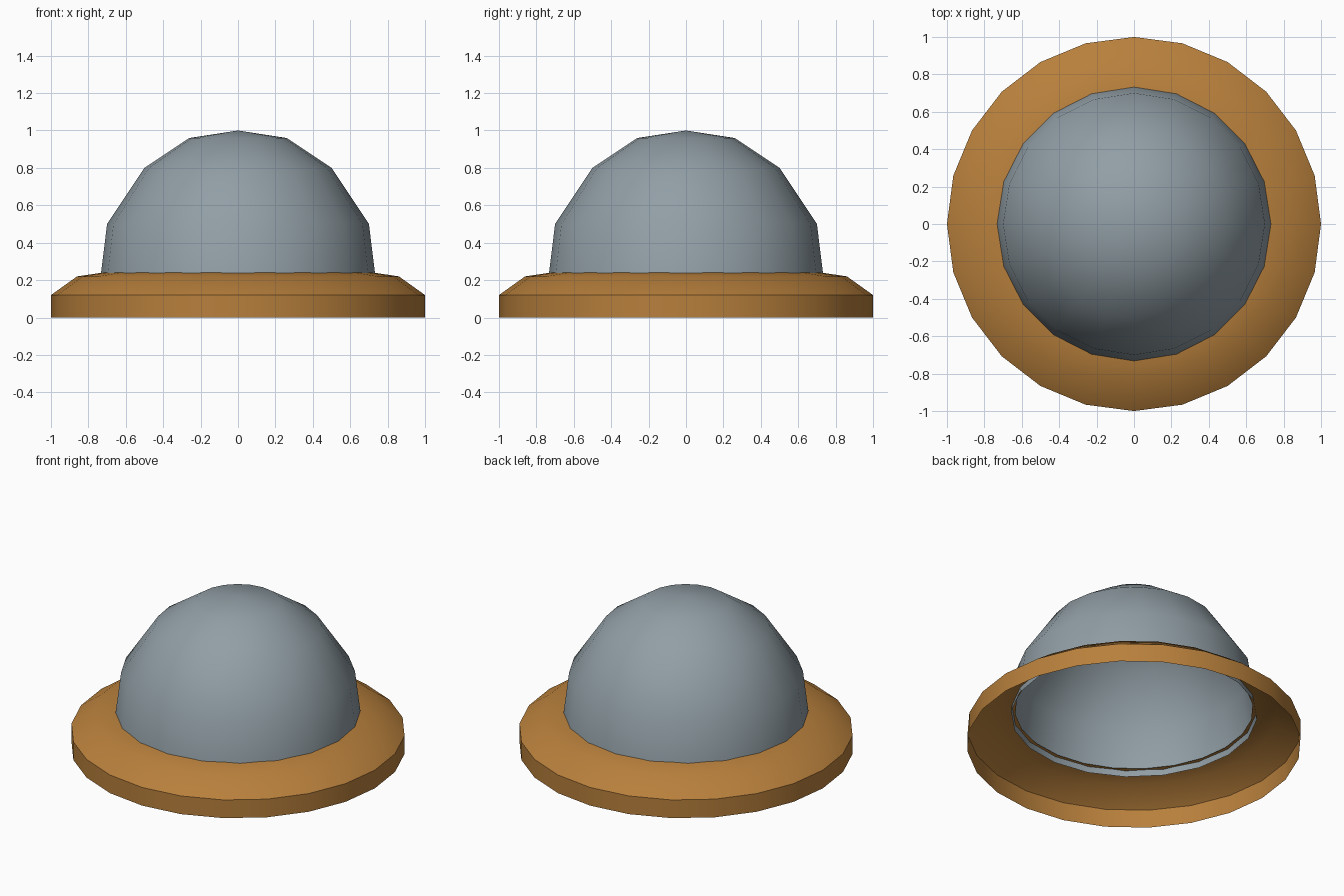
import bpy
import math

if "Cube" in bpy.data.objects:
    bpy.data.objects.remove(bpy.data.objects["Cube"])


def material(name, color):
    m = bpy.data.materials.new(name)
    m.diffuse_color = (*color, 1.0)
    m.use_nodes = True
    m.node_tree.nodes["Principled BSDF"].inputs["Base Color"].default_value = m.diffuse_color
    return m


def lathe(name, profile, sides, mat):
    """Revolve (radius, z) points into an open shell; radius 0 makes a pole."""
    verts, rings, faces = [], [], []
    for r, z in profile:
        start = len(verts)
        if r == 0:
            verts.append((0, 0, z))
            rings.append([start] * sides)
        else:
            for i in range(sides):
                a = 2 * math.pi * i / sides
                verts.append((r * math.cos(a), r * math.sin(a), z))
            rings.append(list(range(start, start + sides)))
    for lo, hi in zip(rings, rings[1:]):
        for i in range(sides):
            j = (i + 1) % sides
            if hi[i] == hi[j]:
                faces.append((lo[i], lo[j], hi[i]))
            else:
                faces.append((lo[i], lo[j], hi[j], hi[i]))
    mesh = bpy.data.meshes.new(name)
    mesh.from_pydata(verts, [], faces)
    mesh.materials.append(mat)
    mesh.update()
    obj = bpy.data.objects.new(name, mesh)
    bpy.context.collection.objects.link(obj)
    bpy.ops.object.select_all(action='DESELECT')
    obj.select_set(True)
    bpy.context.view_layer.objects.active = obj
    bpy.ops.object.shade_smooth_by_angle(angle=math.radians(32))
    return obj


bronze = material("bronze brown", (0.48, 0.215, 0.045))
steel = material("blue grey", (0.285, 0.345, 0.38))

# Base ring: vertical wall, bevel and nearly flat top, open underneath
lathe("base_ring", [(1.0, 0.0), (1.0, 0.12), (0.86, 0.22), (0.712, 0.242)], 24, bronze)

# Dome: hollow cap that dips slightly below the ring's inner edge
lathe("dome", [(0.737, 0.20), (0.70, 0.50), (0.50, 0.80), (0.26, 0.96), (0.0, 1.0)], 20, steel)
